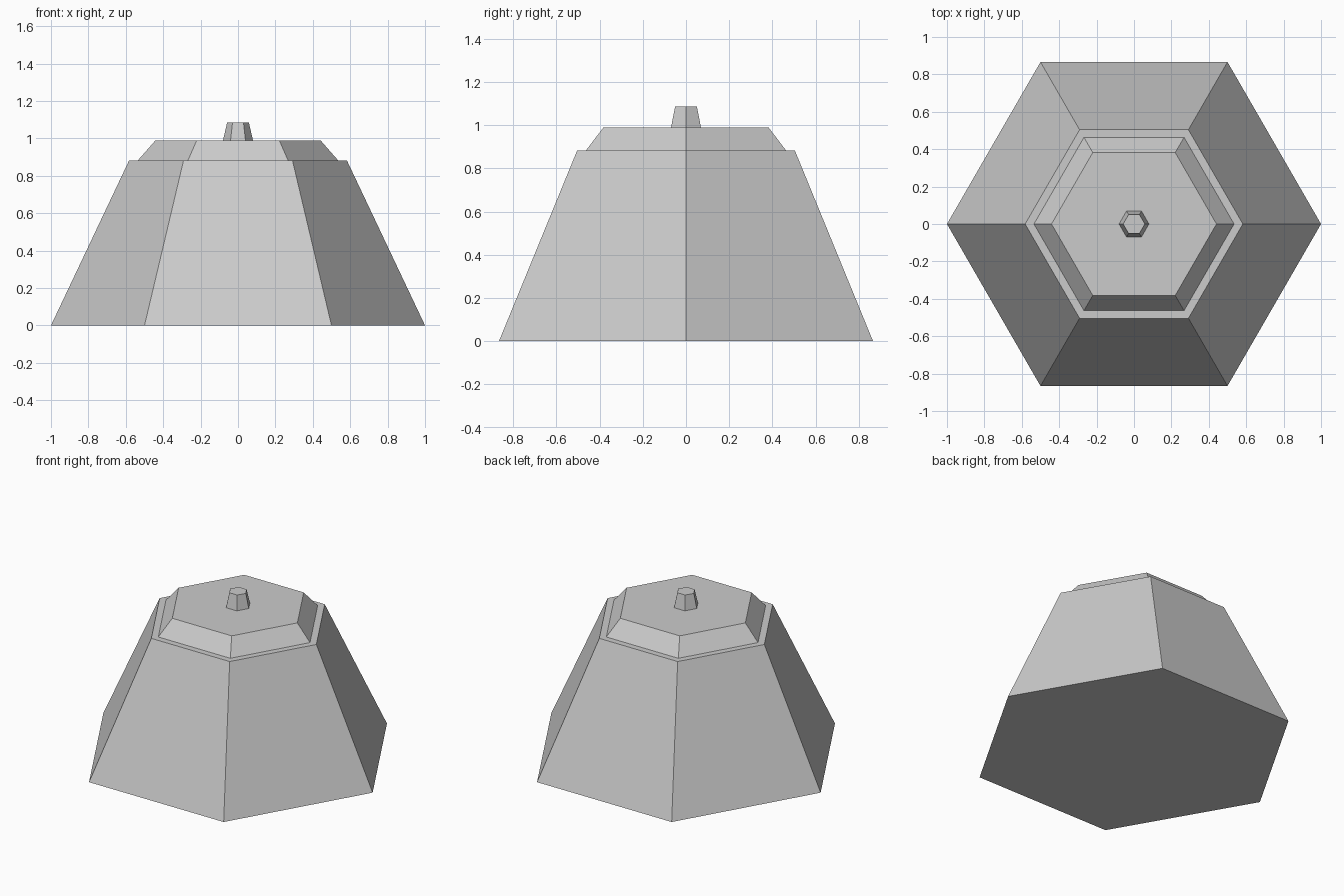
import bpy
import bmesh
from math import cos, sin, pi

if "Cube" in bpy.data.objects:
    bpy.data.objects.remove(bpy.data.objects["Cube"])

grey = bpy.data.materials.new("plain grey")
grey.diffuse_color = (0.6, 0.6, 0.6, 1)
grey.use_nodes = True
grey.node_tree.nodes["Principled BSDF"].inputs["Base Color"].default_value = grey.diffuse_color


def hex_frustum(name, r_bottom, r_top, z_bottom, z_top):
    """Closed six-sided frustum with corners on the x axis."""
    bm = bmesh.new()
    rings = []
    for r, z in ((r_bottom, z_bottom), (r_top, z_top)):
        rings.append([bm.verts.new((r * cos(i * pi / 3), r * sin(i * pi / 3), z))
                      for i in range(6)])
    low, high = rings
    bm.faces.new(low[::-1])
    bm.faces.new(high)
    for i in range(6):
        j = (i + 1) % 6
        bm.faces.new((low[i], low[j], high[j], high[i]))
    mesh = bpy.data.meshes.new(name)
    bm.to_mesh(mesh)
    bm.free()
    mesh.materials.append(grey)
    obj = bpy.data.objects.new(name, mesh)
    bpy.context.collection.objects.link(obj)
    return obj


# Wide sloping body, stepped lid and small knob
hex_frustum("body", 1.0, 0.582, 0.0, 0.883)
hex_frustum("lid", 0.535, 0.441, 0.883, 0.99)
hex_frustum("knob", 0.08, 0.058, 0.99, 1.086)
